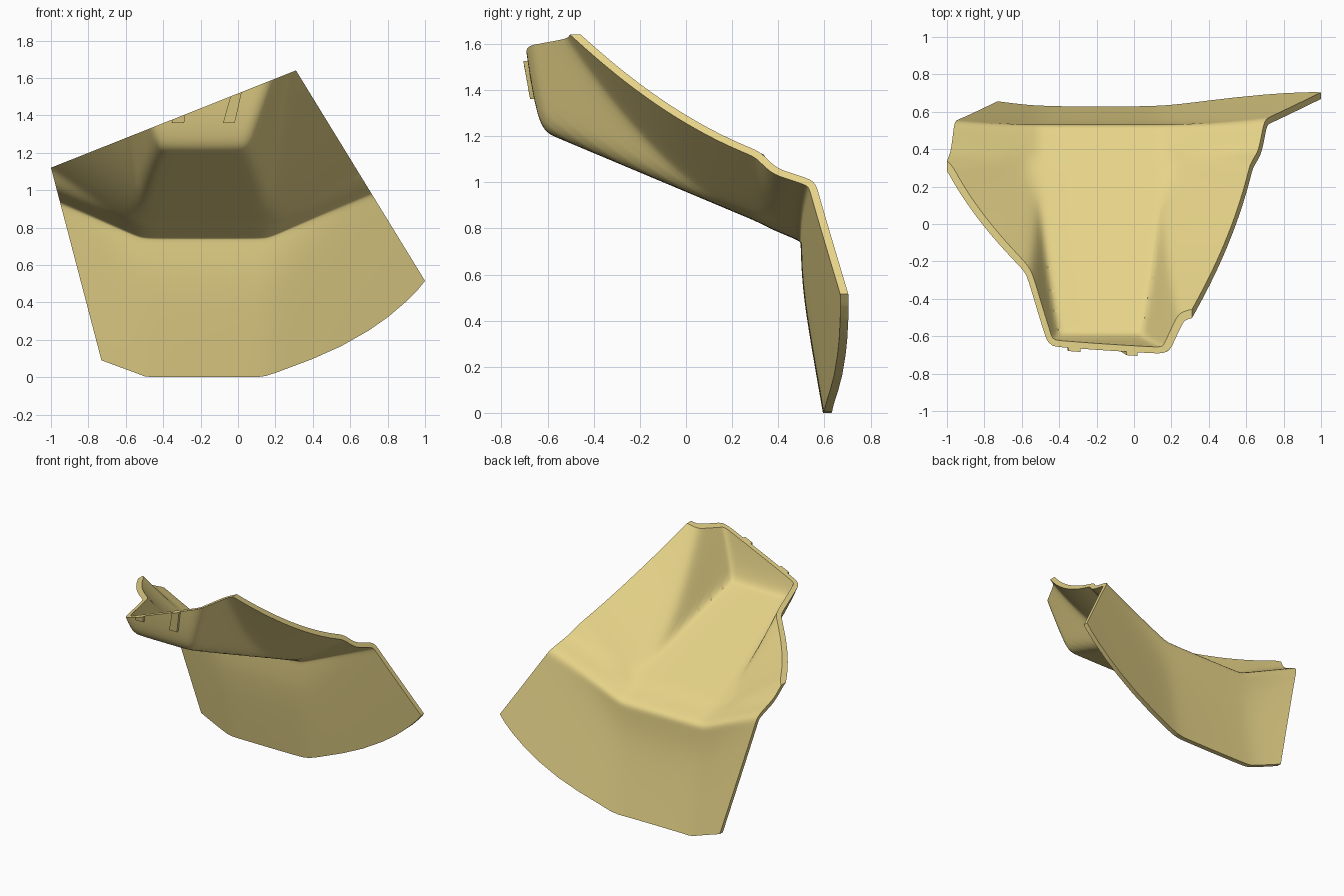
import bpy, bmesh
from math import sqrt

if "Cube" in bpy.data.objects:
    bpy.data.objects.remove(bpy.data.objects["Cube"])

CX = -0.18            # symmetry axis of the trough
COLS, SKIRT_ROWS, TOP_ROWS = 120, 60, 100

mat = bpy.data.materials.new("ochre")
mat.diffuse_color = (0.80, 0.66, 0.25, 1)
mat.use_nodes = True
mat.node_tree.nodes["Principled BSDF"].inputs["Base Color"].default_value = mat.diffuse_color


def smax(a, b, k):
    return 0.5 * (a + b + sqrt((a - b) ** 2 + k * k))


def smin(a, b, k):
    return -smax(-a, -b, k)


def top_height(x, y):
    """Upper surface: floor, side walls, flared shoulders, ledge, end wall."""
    u, t = abs(x - CX), 0.3 - y
    floor = 0.78 + 0.42 * (0.5 - y)
    ledge = floor + 0.46 * (smax(0, u - 0.33, 0.03) - 0.003)
    tc = max(t, 0)
    shoulder = 0.87 + 0.65 * (u - 0.38) + 0.55 * t + 0.5 * tc * tc
    wall = floor + 2.5 * (u - (0.33 - 0.04 * tc - 0.09 * tc * tc))
    h = smax(floor, smin(shoulder, wall, 0.05), 0.03)
    q = max(0, -0.56 - y)
    h = smax(h, floor - 0.04 + 35 * q * q, 0.03)
    f = min(1, max(0, (0.385 - y) / 0.06))
    f = f * f * (3 - 2 * f)
    return ledge + (h - ledge) * f


def skirt_y(x, z):
    """Outer face of the hanging skirt."""
    flare = 0.2 * smax(0, abs(x - CX) - 0.33, 0.08)
    return smax(0.625 - 0.18 * z + flare, 0.525, 0.03)


def column(x):
    """One profile from skirt hem over the crease to the end wall, rounded."""
    zc = top_height(x, 0.54)
    yc = skirt_y(x, zc)
    zc = top_height(x, yc)
    pts = []
    for i in range(SKIRT_ROWS):
        z = -0.06 + (zc + 0.06) * i / SKIRT_ROWS
        pts.append((skirt_y(x, z), z))
    for i in range(TOP_ROWS + 1):
        y = yc + (-0.68 - yc) * (1 - (1 - i / TOP_ROWS) ** 1.4)
        pts.append((y, top_height(x, y)))
    for _ in range(5):
        pts = [pts[0]] + [tuple((a + 2 * b + c) / 4 for a, b, c in zip(*p))
                          for p in zip(pts, pts[1:], pts[2:])] + [pts[-1]]
    return [(x, y, z) for y, z in pts]


def new_object(name, bm):
    bmesh.ops.recalc_face_normals(bm, faces=bm.faces)
    me = bpy.data.meshes.new(name)
    bm.to_mesh(me)
    bm.free()
    ob = bpy.data.objects.new(name, me)
    bpy.context.collection.objects.link(ob)
    me.materials.append(mat)
    return ob


def prism(name, outline, front, back):
    """Extrude an x-z outline between two y functions of z."""
    bm = bmesh.new()
    a = [bm.verts.new((x, front(z), z)) for x, z in outline]
    b = [bm.verts.new((x, back(z), z)) for x, z in outline]
    n = len(a)
    bm.faces.new(a)
    bm.faces.new(b[::-1])
    for i in range(n):
        j = (i + 1) % n
        bm.faces.new((a[i], b[i], b[j], a[j]))
    return new_object(name, bm)


# Curved panel sheet
bm = bmesh.new()
grid = [[bm.verts.new(p) for p in column(-1.1 + 2.2 * i / COLS)]
        for i in range(COLS + 1)]
for c, d in zip(grid, grid[1:]):
    for k in range(len(c) - 1):
        bm.faces.new((c[k], d[k], d[k + 1], c[k + 1]))
panel = new_object("curved_panel", bm)
# make normals point up / backwards so thickness grows inwards
if sum(p.normal.z * p.area for p in panel.data.polygons) < 0:
    panel.data.flip_normals()
solid = panel.modifiers.new("thickness", 'SOLIDIFY')
solid.thickness = 0.034
solid.offset = -1

# Trim outline seen from the front
outline = [(-1, 1.12), (-0.73, 0.09), (-0.54, 0.02), (-0.5, 0.005), (-0.46, 0),
           (0.1, 0), (0.15, 0.007), (0.2, 0.023), (0.4, 0.098), (0.55, 0.165),
           (0.7, 0.25), (0.8, 0.32), (0.9, 0.405), (0.96, 0.465), (1, 0.515),
           (0.31, 1.64)]
cutter = prism("trim_cutter", outline, lambda z: -2, lambda z: 2)
cutter.hide_render = True
trim = panel.modifiers.new("trim", 'BOOLEAN')
trim.operation = 'INTERSECT'
trim.solver = 'EXACT'
trim.object = cutter
bpy.context.view_layer.objects.active = panel
for m in ("thickness", "trim"):
    bpy.ops.object.modifier_apply(modifier=m)
bpy.data.objects.remove(cutter)


# Small raised pads on the outside of the end wall
def wall_y(z):
    return -0.595 - sqrt((z - 1.215) / 35)


def cut_z(x):
    return 1.12 + (x + 1) * 0.52 / 1.31


def pad(name, x0, x1, lean):
    top0, top1 = x0 + lean, x1 + lean
    shape = [(x0, 1.36), (x1, 1.36), (x1 + 0.005, 1.37),
             (top1, cut_z(top1)), (top0, cut_z(top0))]
    return prism(name, shape, lambda z: wall_y(z) - 0.016,
                 lambda z: wall_y(z) + 0.016)


pads = [pad("left_pad", -0.355, -0.29, 0.005), pad("right_pad", -0.08, -0.02, 0.04)]

for ob in [panel] + pads:
    bpy.ops.object.select_all(action='DESELECT')
    ob.select_set(True)
    bpy.context.view_layer.objects.active = ob
    bpy.ops.object.shade_smooth_by_angle(angle=0.6)
